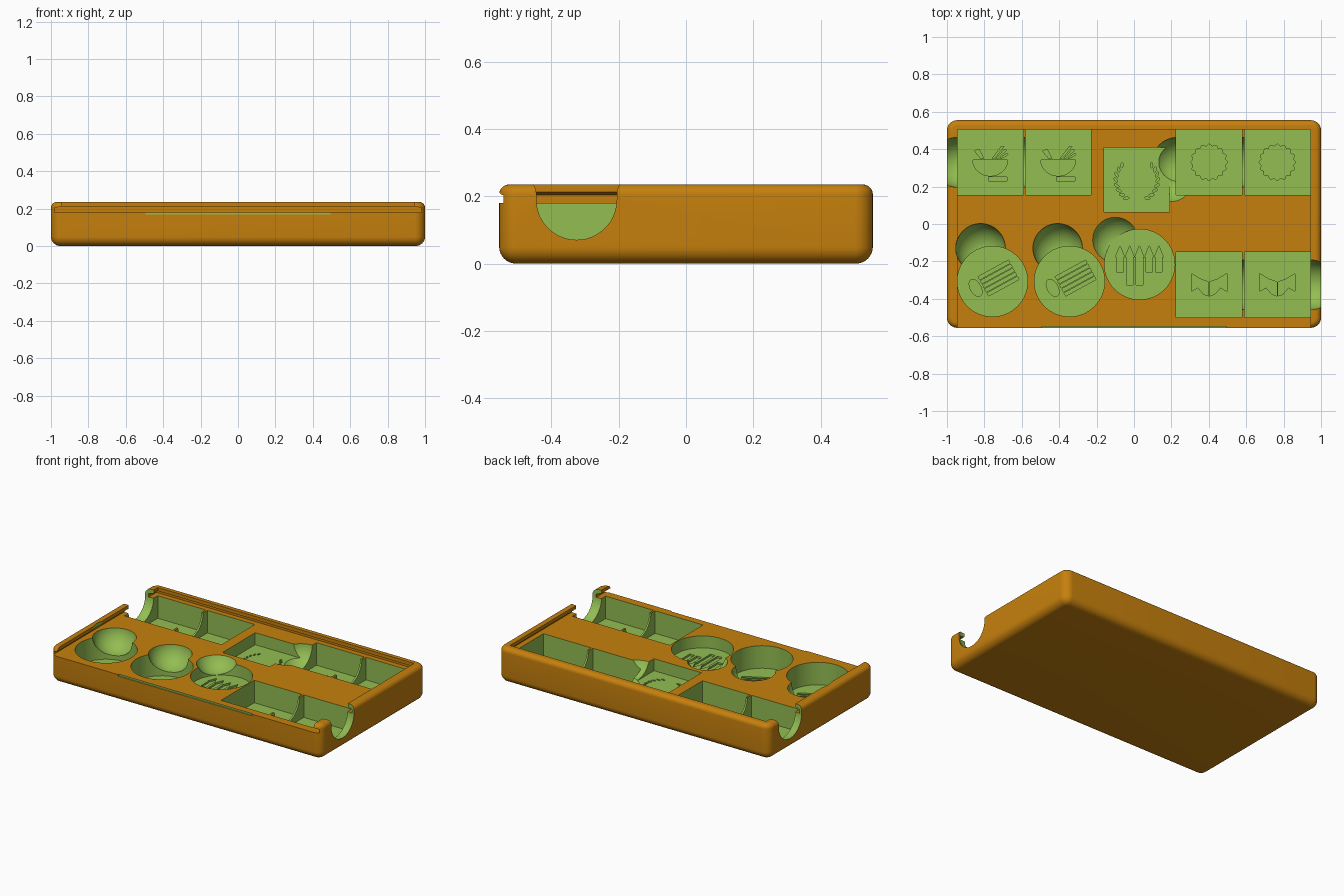
import bpy, bmesh
from math import sin, cos, pi, radians
from mathutils import Matrix, Vector

if "Cube" in bpy.data.objects:
    bpy.data.objects.remove(bpy.data.objects["Cube"], do_unlink=True)


def material(name, color):
    m = bpy.data.materials.new(name)
    m.use_nodes = True
    m.diffuse_color = color
    m.node_tree.nodes["Principled BSDF"].inputs["Base Color"].default_value = color
    return m


MATS = [material("orange shell", (0.565, 0.216, 0.004, 1)),
        material("green pocket", (0.29, 0.51, 0.085, 1))]


def make_object(name, bm, index=0):
    bmesh.ops.recalc_face_normals(bm, faces=bm.faces)
    for f in bm.faces:
        f.material_index = index
    mesh = bpy.data.meshes.new(name)
    bm.to_mesh(mesh)
    bm.free()
    for m in MATS:
        mesh.materials.append(m)
    ob = bpy.data.objects.new(name, mesh)
    bpy.context.scene.collection.objects.link(ob)
    return ob


def cut(target, name, bm, index):
    """Carve the cutter out of the target; cut faces take the given material."""
    cutter = make_object(name, bm, index)
    cutter.hide_render = True
    mod = target.modifiers.new(name, "BOOLEAN")
    mod.operation = "DIFFERENCE"
    mod.solver = "EXACT"
    mod.use_self = True
    mod.object = cutter
    bpy.context.view_layer.objects.active = target
    bpy.ops.object.modifier_apply(modifier=mod.name)
    bpy.data.objects.remove(cutter, do_unlink=True)


def box(bm, x0, x1, y0, y1, z0, z1):
    mid = Vector((x0 + x1, y0 + y1, z0 + z1)) / 2
    size = Matrix.Diagonal((x1 - x0, y1 - y0, z1 - z0, 1))
    return bmesh.ops.create_cube(bm, size=1, matrix=Matrix.Translation(mid) @ size)


def prism(bm, points, z0, z1):
    face = bm.faces.new([bm.verts.new((x, y, z0)) for x, y in points])
    ext = bmesh.ops.extrude_face_region(bm, geom=[face])["geom"]
    top = [v for v in ext if isinstance(v, bmesh.types.BMVert)]
    bmesh.ops.translate(bm, verts=top, vec=(0, 0, z1 - z0))


def ellipse(cx, cy, rx, ry, n=32, turn=0):
    pts = []
    for i in range(n):
        a = 2 * pi * i / n
        x, y = rx * cos(a), ry * sin(a)
        pts.append((cx + x * cos(turn) - y * sin(turn), cy + x * sin(turn) + y * cos(turn)))
    return pts


# Rounded tray body
HX, HY, TOP, LEDGE = 1.0, 0.555, 0.235, 0.18
bm = bmesh.new()
box(bm, -HX, HX, -HY, HY, 0, TOP)


def bevel(test, offset):
    edges = [e for e in bm.edges if test(*(v.co.z for v in e.verts))]
    bmesh.ops.bevel(bm, geom=edges, offset=offset, segments=8, profile=0.5, affect="EDGES")


bevel(lambda a, b: abs(a - b) > 0.1, 0.055)
bevel(lambda a, b: max(a, b) < 0.001, 0.05)
bevel(lambda a, b: min(a, b) > TOP - 0.001, 0.03)
tray = make_object("tray", bm)

# Sliding lid opening, then the wider groove under the rim
bm = bmesh.new()
box(bm, -0.945, 0.945, -1, 0.505, LEDGE, 0.5)
cut(tray, "lid_opening", bm, 0)
bm = bmesh.new()
section = [(-0.98, LEDGE), (0.98, LEDGE), (0.98, 0.203), (0.945, 0.212), (-0.945, 0.212), (-0.98, 0.203)]
verts = [[bm.verts.new((x, y, z)) for x, z in section] for y in (-1, 0.54)]
bm.faces.new(verts[0])
bm.faces.new(verts[1])
for i in range(6):
    j = (i + 1) % 6
    bm.faces.new((verts[0][i], verts[0][j], verts[1][j], verts[1][i]))
cut(tray, "lid_groove", bm, 0)

# Finger scoops: half sphere below, straight shaft above
R = 0.133


def scoop(bm, x, y, z=0.19):
    vs = bmesh.ops.create_uvsphere(bm, u_segments=48, v_segments=24, radius=R)["verts"]
    for v in vs:
        flat = v.co.xy.length
        if v.co.z > 0.001:
            if flat > 0.001:
                v.co.xy = v.co.xy * (R / flat)
            v.co.z *= 3
        v.co += Vector((x, y, z))


DEEP, SHALLOW = 0.03, 0.10
ROW = 0.33
LEFT = ((-0.945, -0.592), (-0.58, -0.23))
RIGHT = ((0.225, 0.578), (0.59, 0.943))
ROUNDS = ((-0.757, -0.307, DEEP), (-0.345, -0.307, DEEP), (0.03, -0.216, SHALLOW))
scoops = [(-0.945, ROW), (-0.585, ROW), (0.23, ROW), (0.585, ROW),
          (0.585, -0.325), (0.942, -0.325), (-0.82, -0.13), (-0.408, -0.13),
          (0.195, 0.24, 0.235), (-0.10, -0.085, 0.235)]
for s in scoops:
    bm = bmesh.new()
    scoop(bm, *s)
    cut(tray, "finger_scoop", bm, 1)

# Square and round token pockets
bm = bmesh.new()
for pairs, y in ((LEFT, ROW), (RIGHT, ROW), (RIGHT, -0.325)):
    for x0, x1 in pairs:
        box(bm, x0, x1, y - 0.175, y + 0.175, DEEP, 0.4)
box(bm, -0.16, 0.19, 0.065, 0.41, SHALLOW, 0.4)
for x, y, floor in ROUNDS:
    prism(bm, ellipse(x, y, 0.188, 0.188, 64), floor, 0.4)
cut(tray, "pockets", bm, 1)

# Shallow engraved pictures in the pocket floors
bm = bmesh.new()


def engrave(points, cx=0, cy=0, floor=DEEP, flip=1):
    prism(bm, [(cx + flip * x, cy + y) for x, y in points], floor - 0.012, floor + 0.02)


def bar(x0, x1, y0, y1):
    return [(x0, y0), (x1, y0), (x1, y1), (x0, y1)]


for x0, x1 in LEFT:
    # bowl on a foot with sticks
    cx = (x0 + x1) / 2
    bowl = [(0.093 * cos(a), 0.012 + 0.085 * sin(a)) for a in (pi + pi * i / 16 for i in range(17))]
    engrave(bowl, cx, ROW)
    engrave(bar(-0.01, 0.09, -0.1, -0.08), cx, ROW)
    engrave([(-0.05, 0.02), (-0.035, 0.02), (-0.06, 0.07), (-0.085, 0.06)], cx, ROW)
    for k in range(3):
        engrave([(0.01 + k * 0.02, 0.02), (0.02 + k * 0.02, 0.02),
                 (0.075 + k * 0.012, 0.085 - k * 0.02), (0.06 + k * 0.012, 0.085 - k * 0.02)], cx, ROW)
for x0, x1 in RIGHT:
    cx = (x0 + x1) / 2
    # scalloped disc, left as a ring-shaped groove around its hub
    engrave([((0.092 + 0.006 * cos(16 * a)) * cos(a), (0.092 + 0.006 * cos(16 * a)) * sin(a))
             for a in (2 * pi * i / 96 for i in range(96))], cx, ROW)
    # clasped hands
    for flip in (1, -1):
        engrave([(0.003, -0.06), (0.03, -0.05), (0.06, -0.015), (0.095, -0.035),
                 (0.095, 0.06), (0.045, 0.03), (0.003, 0.015)], cx, -0.325, DEEP, flip)

# leafy wreath
for flip in (1, -1):
    for i in range(8):
        a = radians(-60 + i * 15)
        engrave(ellipse(0.112 * cos(a), 0.112 * sin(a), 0.015, 0.006, 10, a + 0.9),
                0.015, 0.235, SHALLOW, flip)

# rolled logs
for x, y, floor in ROUNDS[:2]:
    c, s = cos(0.5), sin(0.5)
    for k in range(-2, 3):
        v = k * 0.025
        engrave([(u * c - w * s, u * s + w * c) for u, w in bar(-0.055, 0.13, v - 0.009, v + 0.009)],
                x, y, floor)
    engrave(ellipse(-0.09, -0.035, 0.028, 0.05, 24, 0.5), x, y, floor)

# row of pointed towers
for k in range(5):
    u = -0.105 + k * 0.052
    low = -0.11 if k in (1, 2) else -0.04
    engrave([(u - 0.018, low), (u + 0.018, low), (u + 0.018, 0.04), (u + 0.024, 0.04),
             (u, 0.1), (u - 0.024, 0.04), (u - 0.018, 0.04)], 0.03, -0.216, SHALLOW)
cut(tray, "engravings", bm, 1)

# Lid catch strip along the front edge
bm = bmesh.new()
box(bm, -0.495, 0.495, -0.6, -0.548, 0.169, 0.2)
cut(tray, "lid_catch", bm, 1)

# Smooth the rounded parts, keep the edges sharp
bpy.ops.object.select_all(action="DESELECT")
tray.select_set(True)
bpy.context.view_layer.objects.active = tray
bpy.ops.object.shade_smooth_by_angle(angle=radians(30))
